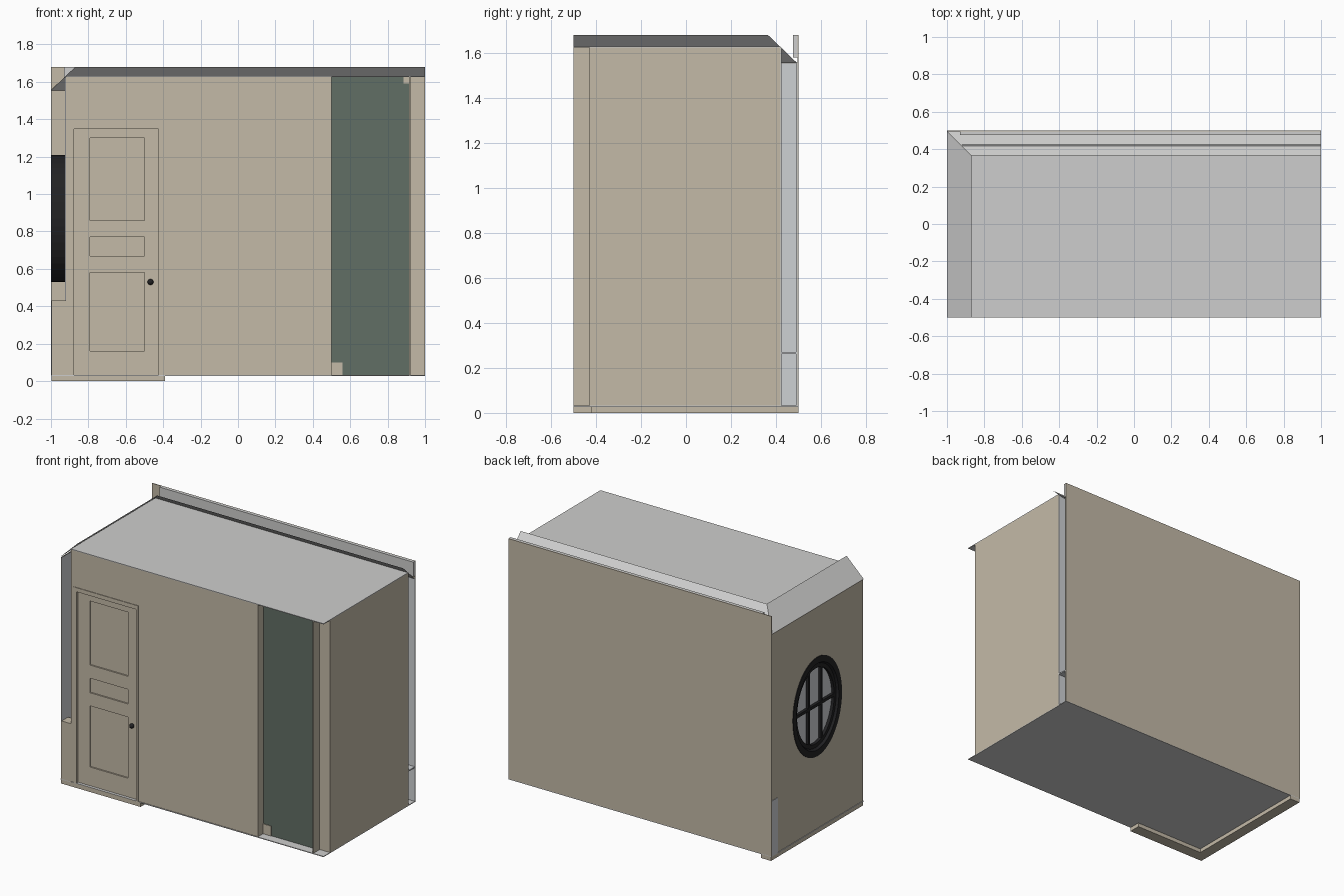
import bpy, bmesh, math

if "Cube" in bpy.data.objects:
    bpy.data.objects.remove(bpy.data.objects["Cube"])

def srgb(r, g, b):
    f = lambda c: (c / 255 / 12.92) if c / 255 <= 0.04045 else ((c / 255 + 0.055) / 1.055) ** 2.4
    return (f(r), f(g), f(b), 1)

def material(name, rgb):
    m = bpy.data.materials.new(name)
    m.diffuse_color = srgb(*rgb)
    m.use_nodes = True
    m.node_tree.nodes["Principled BSDF"].inputs["Base Color"].default_value = m.diffuse_color
    return m

BEIGE = material("beige_plaster", (196, 186, 167))
GREY = material("ceiling_grey", (206, 206, 205))
PALE = material("pale_cavity_grey", (206, 209, 212))
GREEN = material("dark_green", (97, 110, 101))
BLACK = material("black_metal", (34, 34, 36))

def finish(bm, name, mat):
    bmesh.ops.recalc_face_normals(bm, faces=bm.faces)
    me = bpy.data.meshes.new(name)
    bm.to_mesh(me)
    bm.free()
    me.materials.append(mat)
    ob = bpy.data.objects.new(name, me)
    bpy.context.collection.objects.link(ob)
    return ob

def box(name, x, y, z, mat):
    """Axis-aligned box from (low, high) ranges."""
    bm = bmesh.new()
    bmesh.ops.create_cube(bm, size=1)
    for v in bm.verts:
        for i, r in enumerate((x, y, z)):
            v.co[i] = r[0] if v.co[i] < 0 else r[1]
    return finish(bm, name, mat)

def quads(name, polys, mat):
    bm = bmesh.new()
    for p in polys:
        bm.faces.new([bm.verts.new(c) for c in p])
    return finish(bm, name, mat)

# Oval window dimensions
RY, RZ, CZ, SEG = 0.265, 0.34, 0.87, 48

def oval(x, s):
    return [(x, s * RY * math.cos(2 * math.pi * i / SEG),
             CZ + s * RZ * math.sin(2 * math.pi * i / SEG)) for i in range(SEG)]

def holed_sheet(name, x, mat):
    """Left wall skin with an oval hole."""
    bm = bmesh.new()
    rect = [(x, -0.5, 0), (x, 0.5, 0), (x, 0.5, 1.553), (x, -0.5, 1.553)]
    edges = []
    for loop in (rect, oval(x, 0.97)):
        vs = [bm.verts.new(c) for c in loop]
        edges += [bm.edges.new((vs[i], vs[(i + 1) % len(vs)])) for i in range(len(vs))]
    bmesh.ops.triangle_fill(bm, edges=edges, use_beauty=True)
    return finish(bm, name, mat)

# Floor, ceiling and room core
box("floor", (-1, 1), (-0.5, 0.5), (0.027, 0.032), GREY)
box("ceiling", (-0.92, 1), (-0.5, 0.42), (1.625, 1.63), GREY)
box("inner_walls", (-0.92, 1), (-0.43, 0.42), (0.032, 1.625), BEIGE)
box("inner_back_lining", (-0.92, 0.999), (0.42, 0.424), (0.032, 1.625), PALE)
box("inner_left_lining", (-0.924, -0.92), (-0.49, 0.42), (0.032, 1.625), PALE)

# Front wall around the doorway, ending at the alcove
for n, x, z in (("left", (-0.92, -0.88), (0.03, 1.625)),
                ("over_door", (-0.88, -0.42), (1.35, 1.625)),
                ("main", (-0.42, 0.5), (0.03, 1.625))):
    box("front_wall_" + n, x, (-0.496, -0.43), z, BEIGE)
box("alcove_fin", (0.915, 0.922), (-0.5, -0.43), (0.03, 1.625), BEIGE)
box("alcove_panel", (0.5, 0.915), (-0.438, -0.43), (0.03, 1.625), GREEN)
box("alcove_foot", (0.5, 0.56), (-0.442, -0.43), (0.03, 0.1), BEIGE)
box("alcove_corner", (0.885, 0.915), (-0.442, -0.43), (1.59, 1.625), BEIGE)

# Door: slab, stiles and rails framing three recessed panels
box("door_slab", (-0.88, -0.42), (-0.47, -0.43), (0.03, 1.35), BEIGE)
for n, x in (("left", (-0.88, -0.79)), ("right", (-0.5, -0.42))):
    box("door_stile_" + n, x, (-0.48, -0.47), (0.03, 1.35), BEIGE)
for i, z in enumerate(((0.03, 0.16), (0.58, 0.67), (0.77, 0.86), (1.3, 1.35))):
    box("door_rail_%d" % i, (-0.79, -0.5), (-0.48, -0.47), z, BEIGE)
for n, x, z in (("left", (-0.9, -0.878), (0.03, 1.375)),
                ("right", (-0.425, -0.41), (0.03, 1.375)),
                ("top", (-0.878, -0.425), (1.347, 1.375))):
    box("door_casing_" + n, x, (-0.5, -0.48), z, BEIGE)
box("door_sill", (-0.92, -0.39), (-0.5, -0.42), (0, 0.03), BEIGE)

# Door knob
bm = bmesh.new()
bmesh.ops.create_uvsphere(bm, u_segments=16, v_segments=10, radius=0.016)
bmesh.ops.translate(bm, verts=bm.verts, vec=(-0.468, -0.484, 0.53))
knob = finish(bm, "door_knob", BLACK)
for p in knob.data.polygons:
    p.use_smooth = True

# Outer left wall: skin, pale lining, base and front end block
holed_sheet("left_outer_wall", -0.996, BEIGE)
holed_sheet("left_outer_lining", -0.99, PALE)
box("left_base", (-0.996, -0.92), (-0.5, 0.5), (0, 0.027), BEIGE)
box("left_end_block", (-0.996, -0.92), (-0.5, -0.43), (0.03, 0.43), BEIGE)
box("left_corner_plate", (-1, -0.996), (0.43, 0.495), (0.03, 0.41), PALE)

# Outer back wall with lining and top fascia
box("back_outer_wall", (-1, 1), (0.495, 0.5), (0.027, 1.68), BEIGE)
box("back_outer_lining", (-0.92, 1), (0.49, 0.495), (0.032, 1.56), PALE)
box("back_top_fascia", (-0.93, 1), (0.475, 0.495), (1.58, 1.68), GREY)
box("back_cavity_rail", (-0.92, 1), (0.424, 0.49), (0.262, 0.27), PALE)

# Sloping crown mouldings, mitred at the corner
low, top = (-1, 0.495, 1.555), (-0.87, 0.365, 1.68)
quads("crown_moulding", [
    [(-1, -0.5, 1.555), (-0.87, -0.5, 1.68), top, low],
    [low, top, (1, 0.365, 1.68), (1, 0.495, 1.555)]], GREY)

# Oval window frame: stepped profile swept around the oval
profile = [(-0.922, 1), (-1, 1), (-1, 0.87), (-0.985, 0.84), (-0.985, 0.76), (-0.925, 0.76)]
bm = bmesh.new()
rings = [[bm.verts.new(c) for c in oval(x, s)] for x, s in profile]
for a, b in zip(rings, rings[1:] + rings[:1]):
    for i in range(SEG):
        j = (i + 1) % SEG
        bm.faces.new((a[i], a[j], b[j], b[i]))
finish(bm, "oval_window_frame", BLACK)
quads("oval_window_glass", [oval(-0.965, 0.77)], PALE)

# Window bars
for i, y in enumerate((-0.068, 0.068)):
    h = 0.76 * RZ * math.sqrt(1 - (y / (0.76 * RY)) ** 2)
    box("window_bar_%d" % i, (-0.985, -0.965), (y - 0.009, y + 0.009), (CZ - h, CZ + h), BLACK)
box("window_cross_bar", (-0.985, -0.965), (-0.2, 0.2), (CZ - 0.01, CZ + 0.01), BLACK)
